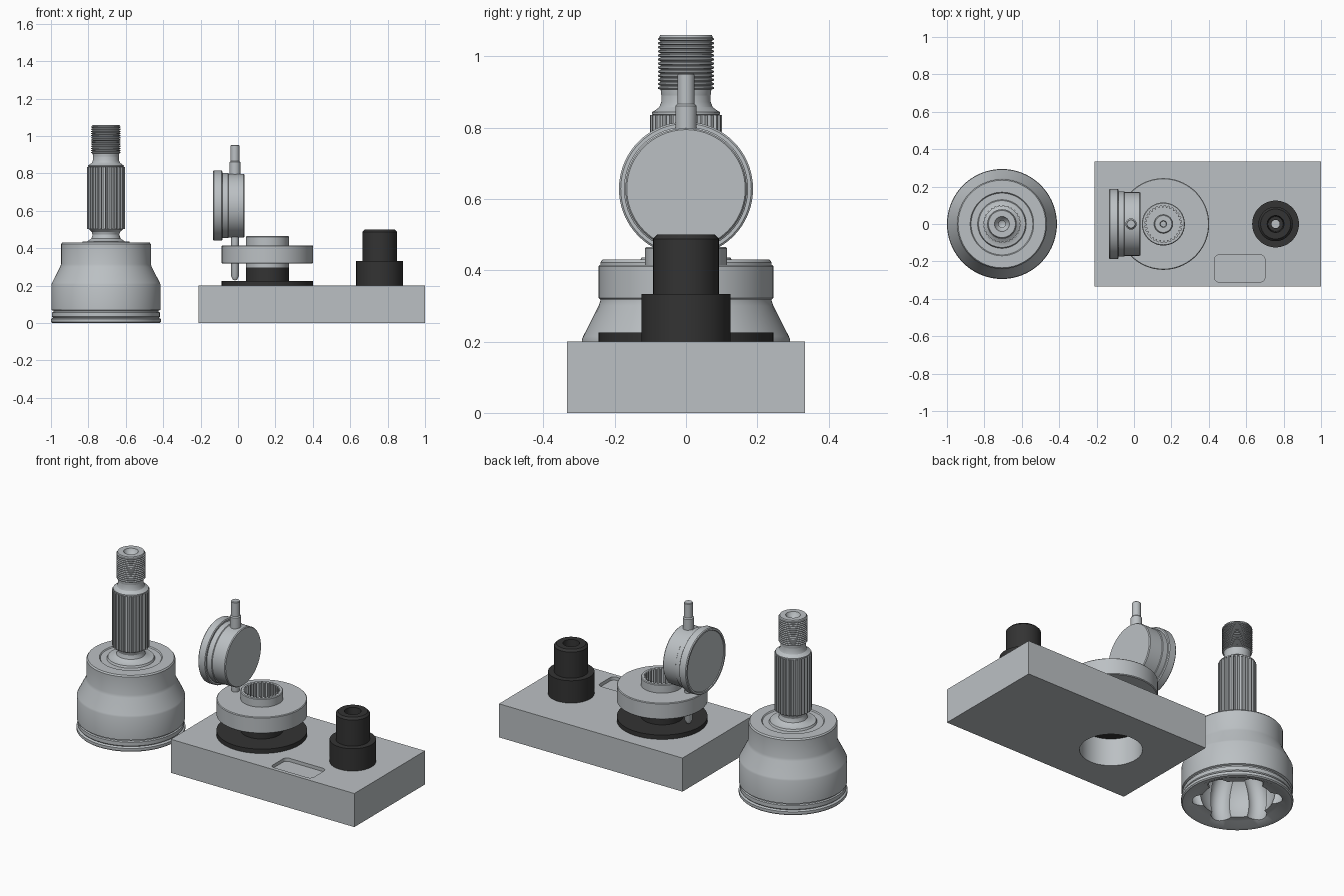
import bpy, bmesh, math
from mathutils import Matrix

if "Cube" in bpy.data.objects:
    bpy.data.objects.remove(bpy.data.objects["Cube"])


def material(name, col):
    m = bpy.data.materials.new(name)
    m.diffuse_color = (*col, 1)
    m.use_nodes = True
    m.node_tree.nodes["Principled BSDF"].inputs["Base Color"].default_value = m.diffuse_color
    return m


STEEL = material("steel grey", (0.50, 0.53, 0.55))
BLACK = material("black oxide", (0.033, 0.033, 0.033))


def finish(name, bm, mat, loc, rot=None):
    bmesh.ops.remove_doubles(bm, verts=bm.verts, dist=1e-5)
    bmesh.ops.recalc_face_normals(bm, faces=bm.faces)
    if rot:
        bm.transform(rot)
    me = bpy.data.meshes.new(name)
    bm.to_mesh(me)
    bm.free()
    me.materials.append(mat)
    ob = bpy.data.objects.new(name, me)
    ob.location = loc
    bpy.context.collection.objects.link(ob)
    return ob


def lathe(name, pts, mat, loc, rot=None, seg=72):
    """Revolve (radius, height) points around z."""
    bm = bmesh.new()
    vs = [bm.verts.new((r, 0, z)) for r, z in pts]
    es = [bm.edges.new((a, b)) for a, b in zip(vs, vs[1:])]
    if pts[0][0] > 0 and pts[-1][0] > 0:
        es.append(bm.edges.new((vs[-1], vs[0])))
    bmesh.ops.spin(bm, geom=vs + es, cent=(0, 0, 0), axis=(0, 0, 1),
                   angle=math.tau, steps=seg, use_duplicate=False)
    return finish(name, bm, mat, loc, rot)


def prism(name, outline, z0, z1, mat, loc):
    bm = bmesh.new()
    f = bm.faces.new([bm.verts.new((x, y, z0)) for x, y in outline])
    ext = bmesh.ops.extrude_face_region(bm, geom=[f])["geom"]
    vs = [v for v in ext if isinstance(v, bmesh.types.BMVert)]
    bmesh.ops.translate(bm, verts=vs, vec=(0, 0, z1 - z0))
    return finish(name, bm, mat, loc)


def gear(r_in, r_out, teeth):
    """Trapezoid tooth outline."""
    out = []
    for i in range(teeth):
        for frac, r in ((0.0, r_in), (0.3, r_in), (0.45, r_out), (0.85, r_out)):
            a = math.tau * (i + frac) / teeth
            out.append((r * math.cos(a), r * math.sin(a)))
    return out


def rounded_rect(x0, x1, y0, y1, r):
    out = []
    for k, (cx, cy) in enumerate(((x1 - r, y1 - r), (x0 + r, y1 - r),
                                  (x0 + r, y0 + r), (x1 - r, y0 + r))):
        for i in range(7):
            a = math.pi / 2 * (k + i / 6)
            out.append((cx + r * math.cos(a), cy + r * math.sin(a)))
    return out


def cut(ob, cutter):
    m = ob.modifiers.new("cut", "BOOLEAN")
    m.object, m.operation, m.solver = cutter, "DIFFERENCE", "EXACT"
    bpy.context.view_layer.objects.active = ob
    bpy.ops.object.modifier_apply(modifier=m.name)
    bpy.data.objects.remove(cutter)


TURN_X = Matrix.Rotation(math.pi / 2, 4, "Y")
JX, HX, PX = -0.706, 0.157, 0.757   # axes of joint, hub and post

# --- Joint housing: stepped bell with a hollow spherical cavity
bell = [(0.268, 0), (0.288, 0), (0.294, 0.006), (0.294, 0.022), (0.283, 0.028),
        (0.288, 0.034), (0.288, 0.056), (0.281, 0.06), (0.281, 0.066),
        (0.292, 0.07), (0.292, 0.205), (0.288, 0.215), (0.245, 0.30),
        (0.24, 0.315), (0.24, 0.422), (0.234, 0.43), (0.17, 0.43),
        (0.165, 0.424), (0.13, 0.424), (0.125, 0.435), (0.10, 0.437),
        (0.078, 0.452), (0.07, 0.475), (0.07, 0.5), (0, 0.5)]
cavity = [(0, 0.31)]
for i in range(1, 13):
    a = math.radians(90 - i * 9.5)
    cavity.append((0.205 * math.cos(a), 0.105 + 0.205 * math.sin(a)))
housing = lathe("joint_housing", cavity + [(0.225, 0.02)] + bell, STEEL, (JX, 0, 0))

# ball tracks inside the housing
for k in range(3):
    bpy.ops.mesh.primitive_torus_add(
        major_radius=0.198, minor_radius=0.055, major_segments=64, minor_segments=24,
        location=(JX, 0, 0.105), rotation=(math.pi / 2, 0, math.radians(60 * k + 17)))
    cut(housing, bpy.context.object)

# --- Splined shaft
prism("shaft_splines", gear(0.089, 0.101, 28), 0.502, 0.835, STEEL, (JX, 0, 0))
lathe("shaft_core", [(0, 0.47), (0.07, 0.47), (0.076, 0.488), (0.09, 0.50),
                     (0.09, 0.835), (0.096, 0.836), (0.096, 0.843), (0.088, 0.847),
                     (0.075, 0.857), (0.069, 0.872), (0.069, 0.9), (0, 0.9)],
      STEEL, (JX, 0, 0))

# --- Threaded end with centre drilling
thread = [(0, 0.89), (0.069, 0.89), (0.071, 0.905)]
N = 13
for i in range(N):
    z = 0.905 + 0.148 * i / N
    thread += [(0.071, z + 0.001), (0.079, z + 0.004), (0.079, z + 0.008), (0.071, z + 0.011)]
thread += [(0.075, 1.053), (0.072, 1.06), (0.04, 1.06), (0.034, 1.045),
           (0.018, 1.03), (0.018, 1.0), (0, 0.99)]
lathe("shaft_thread", thread, STEEL, (JX, 0, 0))

# --- Base block with through hole and tray pocket
base = prism("base_block", [(-0.21, -0.333), (1, -0.333), (1, 0.333), (-0.21, 0.333)],
             0, 0.2, STEEL, (0, 0, 0))
cut(base, lathe("hole_cutter", [(0, -0.1), (0.165, -0.1), (0.165, 0.3), (0, 0.3)],
                STEEL, (HX, 0, 0)))
cut(base, prism("pocket_cutter", rounded_rect(0.43, 0.70, -0.31, -0.165, 0.025),
                0.18, 0.3, STEEL, (0, 0, 0)))

# --- Black adapter under the hub, plugged into the base hole
lathe("adapter_plate", [(0, 0.16), (0.163, 0.16), (0.163, 0.2), (0.245, 0.2),
                        (0.245, 0.226), (0.115, 0.226), (0.115, 0.296), (0, 0.296)],
      BLACK, (HX, 0, 0))

# --- Hub flange with splined bore and radial hole
flange = lathe("hub_flange", [(0, 0.294), (0.115, 0.294), (0.115, 0.318), (0.241, 0.318),
                              (0.245, 0.322), (0.245, 0.411), (0.241, 0.415), (0.115, 0.415),
                              (0.115, 0.461), (0.111, 0.465), (0, 0.465)], STEEL, (HX, 0, 0))
cut(flange, prism("bore_cutter", gear(0.088, 0.099, 28), 0.33, 0.6, STEEL, (HX, 0, 0)))
cut(flange, lathe("radial_cutter", [(0, -0.03), (0.012, -0.03), (0.012, 0.03), (0, 0.03)],
                  STEEL, (HX - 0.245, 0, 0.367), TURN_X, 24))

# screw head at the bottom of the bore
lathe("hub_screw", [(0, 0.325), (0.05, 0.325), (0.05, 0.355), (0.045, 0.36),
                    (0.018, 0.36), (0.015, 0.335), (0, 0.335)], STEEL, (HX, 0, 0), None, 32)

# --- Black stepped post with countersunk bore
lathe("locating_post", [(0.022, 0.2), (0.125, 0.2), (0.125, 0.333), (0.092, 0.333),
                        (0.092, 0.488), (0.08, 0.5), (0.045, 0.5), (0.04, 0.4),
                        (0.022, 0.4)], BLACK, (PX, 0, 0))

# --- Dial gauge: case on a sideways axis, with plunger stems
lathe("gauge_case", [(0, -0.128), (0.172, -0.128), (0.174, -0.133), (0.184, -0.133),
                     (0.188, -0.128), (0.188, -0.088), (0.183, -0.084), (0.174, -0.084),
                     (0.174, -0.053), (0.17, -0.05), (0.17, 0.03), (0.166, 0.035), (0, 0.035)],
      STEEL, (0, 0, 0.628), TURN_X)
lathe("gauge_top_stem", [(0, 0.77), (0.03, 0.77), (0.03, 0.86), (0.024, 0.866),
                         (0.024, 0.948), (0.021, 0.952), (0, 0.952)],
      STEEL, (-0.016, 0, 0), None, 32)
lathe("gauge_plunger", [(0, 0.228), (0.01, 0.23), (0.021, 0.25), (0.021, 0.48), (0, 0.48)],
      STEEL, (-0.016, 0, 0), None, 32)

# smooth curved surfaces, keep edges crisp
bpy.ops.object.select_all(action="DESELECT")
for ob in bpy.data.objects:
    ob.select_set(True)
    bpy.context.view_layer.objects.active = ob
bpy.ops.object.shade_smooth_by_angle(angle=math.radians(30))
